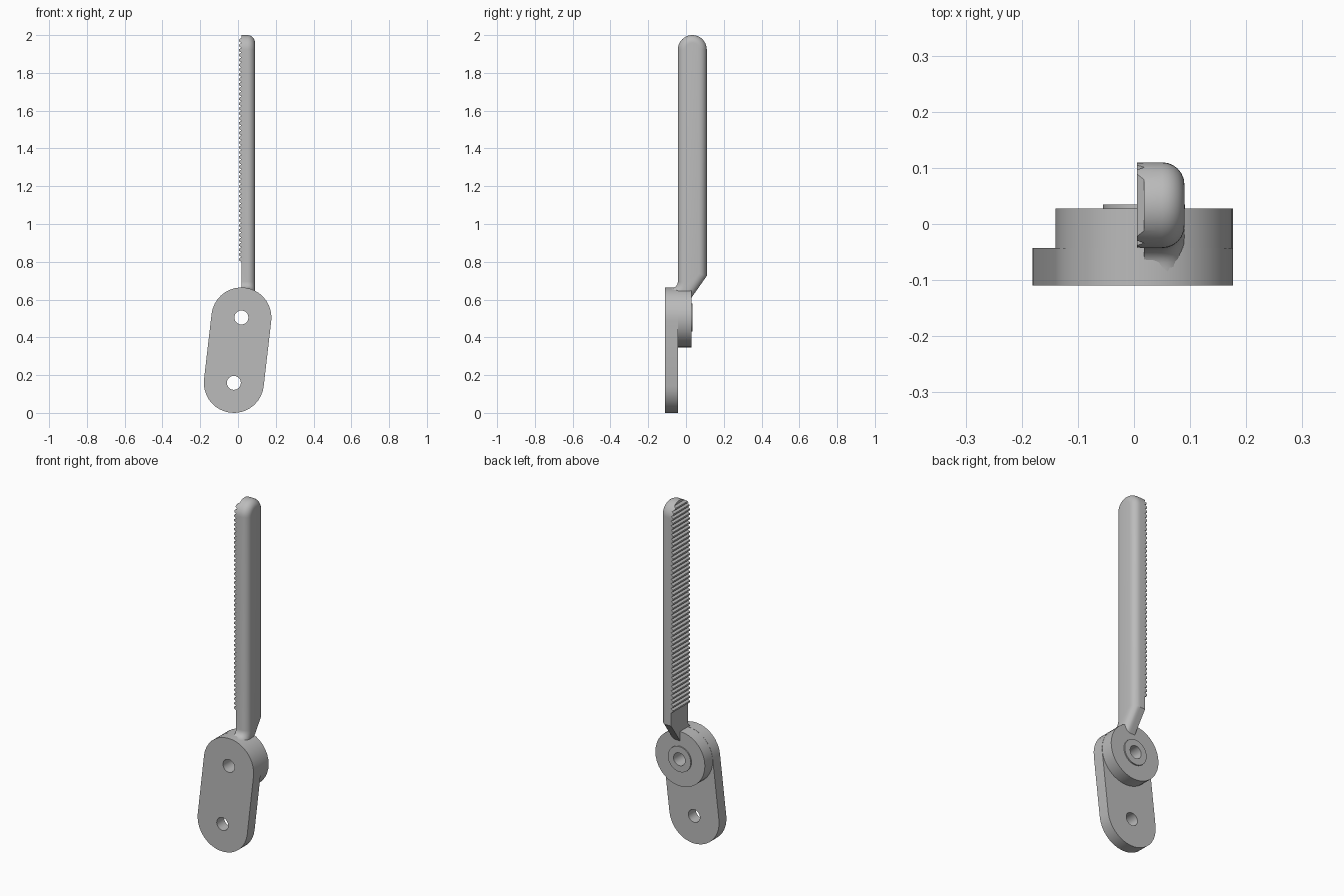
import bpy, bmesh
from math import sin, cos, pi, atan2
from mathutils import Vector

if "Cube" in bpy.data.objects:
    bpy.data.objects.remove(bpy.data.objects["Cube"])

grey = bpy.data.materials.new("plain grey")
grey.use_nodes = True
grey.diffuse_color = (0.5, 0.5, 0.5, 1)
grey.node_tree.nodes["Principled BSDF"].inputs["Base Color"].default_value = (0.5, 0.5, 0.5, 1)

LOW, PIVOT = Vector((-0.022, 0.159)), Vector((0.018, 0.505))
RADIUS, HOLE = 0.159, 0.037


def arc(centre, r, start, end, n):
    return [(centre[0] + r * cos(start + (end - start) * i / n),
             centre[1] + r * sin(start + (end - start) * i / n)) for i in range(n + 1)]


def circle(centre, r, n=36):
    return arc(centre, r, 0, 2 * pi, n)[:-1]


def prism(name, outline, axis, a, b):
    """Extrude a 2D outline along x (outline is y, z) or along y (outline is x, z)."""
    bm = bmesh.new()
    place = (lambda p: (a, p[0], p[1])) if axis == "x" else (lambda p: (p[0], a, p[1]))
    face = bm.faces.new([bm.verts.new(place(p)) for p in outline])
    grown = bmesh.ops.extrude_face_region(bm, geom=[face])["geom"]
    step = (b - a, 0, 0) if axis == "x" else (0, b - a, 0)
    bmesh.ops.translate(bm, vec=step, verts=[v for v in grown if isinstance(v, bmesh.types.BMVert)])
    bmesh.ops.recalc_face_normals(bm, faces=bm.faces)
    mesh = bpy.data.meshes.new(name)
    bm.to_mesh(mesh)
    bm.free()
    mesh.materials.append(grey)
    obj = bpy.data.objects.new(name, mesh)
    bpy.context.collection.objects.link(obj)
    return obj


def select(obj):
    bpy.ops.object.select_all(action="DESELECT")
    obj.select_set(True)
    bpy.context.view_layer.objects.active = obj


def combine(obj, tool, operation):
    mod = obj.modifiers.new("cut", "BOOLEAN")
    mod.operation, mod.object, mod.solver = operation, tool, "EXACT"
    select(obj)
    bpy.ops.object.modifier_apply(modifier=mod.name)
    bpy.data.objects.remove(tool)


def drill(obj, centre):
    combine(obj, prism("drill", circle(centre, HOLE, 24), "y", -0.3, 0.3), "DIFFERENCE")


def smooth(obj):
    select(obj)
    bpy.ops.object.shade_smooth_by_angle(angle=0.52)


# Slanted mounting plate with two holes
along = PIVOT - LOW
side = atan2(along.y, along.x) - pi / 2
plate = prism("mounting_plate", arc(PIVOT, RADIUS, side, side + pi, 18)
              + arc(LOW, RADIUS, side + pi, side + 2 * pi, 18), "y", -0.11, -0.043)
drill(plate, LOW)
drill(plate, PIVOT)

# Pivot disc and the thin washer behind it
disc = prism("pivot_disc", circle(PIVOT, RADIUS - 0.001), "y", -0.045, 0.028)
washer = prism("pivot_washer", circle(PIVOT, 0.073), "y", 0.027, 0.035)
for part in (disc, washer):
    drill(part, PIVOT)

# Handle side profile: rounded tip, slanted heel, filleted foot
tip = arc((0.0335, 1.9235), 0.0765, 0, pi, 20)
fillet = arc((-0.078, 0.695), 0.035, 0, -pi / 2, 6)
foot = [(-0.1, 0.658), (-0.1, 0.56), (0.022, 0.56), (0.022, 0.6), (0.11, 0.725)]
handle = prism("toothed_handle", tip + fillet + foot, "x", -0.02, 0.09)

# Round the outer rim of the handle
bm = bmesh.new()
bm.from_mesh(handle.data)
rim = [e for e in bm.edges if all(v.co.x > 0.08 for v in e.verts)]
bmesh.ops.bevel(bm, geom=rim, offset=0.04, offset_type="OFFSET", segments=6,
                profile=0.5, affect="EDGES", clamp_overlap=False)
bm.to_mesh(handle.data)
bm.free()

# Teeth on the inner face, made by intersecting with a notched prism
CREST, ROOT, COUNT, START, END = 0.005, 0.018, 46, 0.8, 1.985
pitch = (END - START) / COUNT
notched = [(0.2, 2.1), (0.2, 0.5), (ROOT, 0.5), (ROOT, START)]
for i in range(COUNT):
    z = START + i * pitch
    notched += [(CREST, z + 0.3 * pitch), (CREST, z + 0.65 * pitch), (ROOT, z + pitch)]
notched.append((ROOT, 2.1))
combine(handle, prism("teeth_cutter", notched, "y", -0.3, 0.3), "INTERSECT")

for part in (plate, disc, washer, handle):
    smooth(part)
